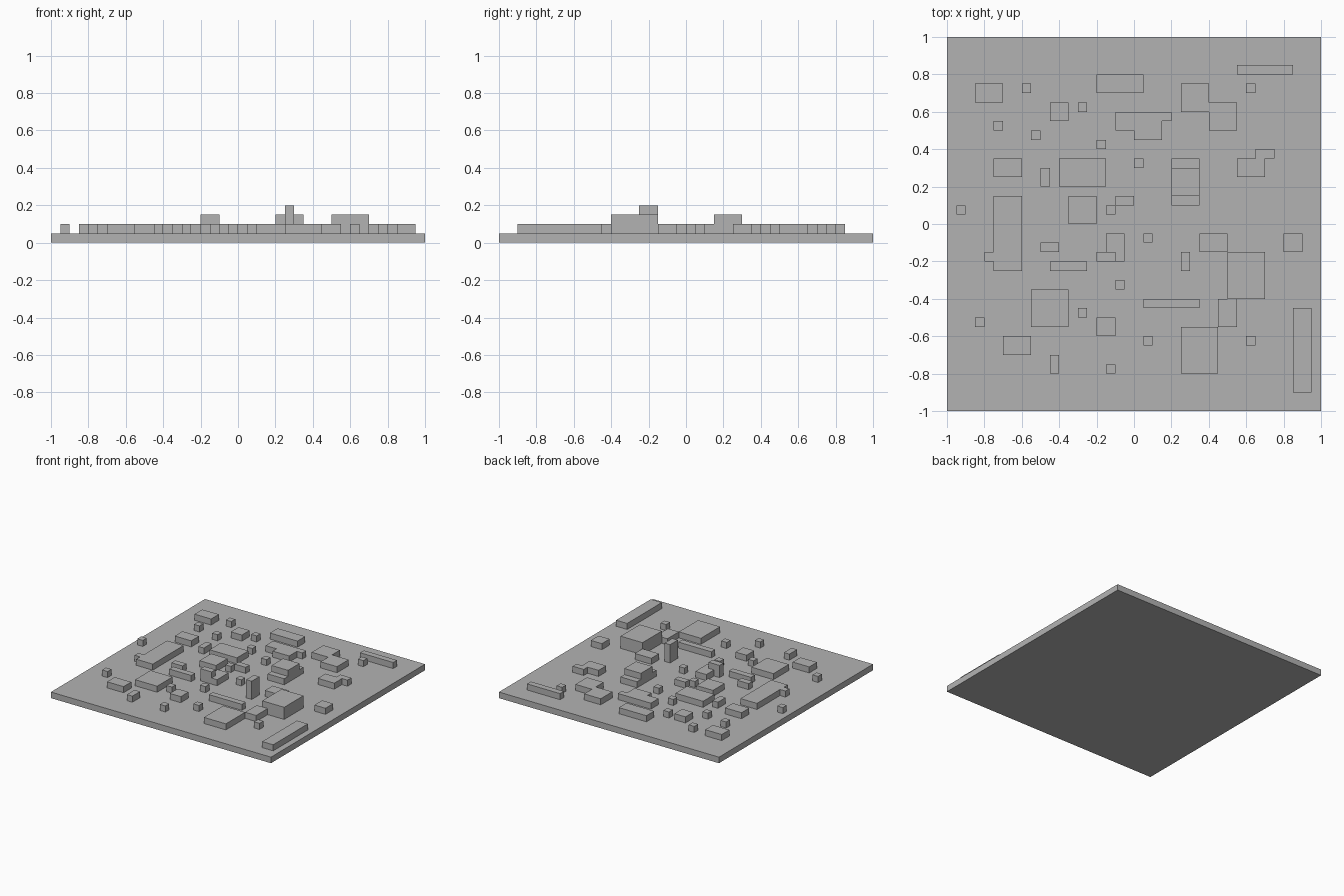
import bpy
import bmesh

CELL = 0.05   # planning grid step; every block snaps to it

old = bpy.data.objects.get("Cube")
if old:
    bpy.data.objects.remove(old, do_unlink=True)

grey = bpy.data.materials.new("plain_grey")
grey.use_nodes = True
colour = (0.45, 0.45, 0.45, 1)
grey.diffuse_color = colour
grey.node_tree.nodes["Principled BSDF"].inputs["Base Color"].default_value = colour


def prism(name, outline, bottom, top):
    """Extrude a counter-clockwise outline, given in grid cells."""
    bm = bmesh.new()
    base = [bm.verts.new((x * CELL, y * CELL, bottom * CELL)) for x, y in outline]
    face = bm.faces.new(base)
    extruded = bmesh.ops.extrude_face_region(bm, geom=[face])["geom"]
    verts = [v for v in extruded if isinstance(v, bmesh.types.BMVert)]
    bmesh.ops.translate(bm, verts=verts, vec=(0, 0, (top - bottom) * CELL))
    bmesh.ops.recalc_face_normals(bm, faces=bm.faces)
    mesh = bpy.data.meshes.new(name)
    bm.to_mesh(mesh)
    bm.free()
    mesh.materials.append(grey)
    obj = bpy.data.objects.new(name, mesh)
    bpy.context.scene.collection.objects.link(obj)
    return obj


def block(name, x, y, width, depth, bottom=1, top=2):
    """Rectangular block from its left front corner and its size in cells."""
    outline = [(x, y), (x + width, y), (x + width, y + depth), (x, y + depth)]
    return prism(name, outline, bottom, top)


# Ground slab
block("ground_slab", -20, -20, 40, 40, bottom=0, top=1)

# Single-cell huts
huts = [
    (-12, 14), (-15, 10), (-6, 12), (-11, 9), (-4, 8), (12, 14),
    (0, 6), (-19, 1), (-3, 1), (1, -2), (-2, -7), (-6, -10),
    (-17, -11), (-3, -16), (1, -13), (12, -13),
]
for x, y in huts:
    block("hut", x, y, 1, 1)

# Low rectangular buildings in the back half
back_buildings = [
    (-17, 13, 3, 2), (-9, 11, 2, 2), (-4, 14, 5, 2), (5, 12, 3, 3),
    (8, 10, 3, 3), (11, 16, 6, 1), (-15, 5, 3, 2), (-10, 4, 1, 2),
    (-8, 4, 5, 3), (-7, 0, 3, 3), (-2, 2, 2, 1),
]
for site in back_buildings:
    block("back_building", *site)

# Low rectangular buildings in the front half
front_buildings = [
    (-10, -3, 2, 1), (-9, -5, 4, 1), (7, -3, 3, 2), (9, -11, 2, 3),
    (16, -3, 2, 2), (1, -9, 6, 1), (-11, -11, 4, 4), (-4, -12, 2, 2),
    (-14, -14, 3, 2), (-9, -16, 1, 2), (5, -16, 4, 5), (17, -18, 2, 9),
]
for site in front_buildings:
    block("front_building", *site)

# Low buildings with stepped outlines
prism("stepped_hall", [
    (-2, 10), (0, 10), (0, 9), (3, 9), (3, 11), (4, 11), (4, 12), (-2, 12),
], 1, 2)
prism("corner_house", [
    (11, 5), (14, 5), (14, 7), (15, 7), (15, 8), (13, 8), (13, 7), (11, 7),
], 1, 2)
prism("long_hall_with_porch", [
    (-15, -5), (-12, -5), (-12, 3), (-15, 3),
    (-15, -3), (-16, -3), (-16, -4), (-15, -4),
], 1, 2)

# Taller buildings
block("terrace_base", 4, 2, 3, 5)
block("terrace_upper_floor", 4, 3, 3, 3, bottom=2, top=3)
block("annex_wing", -3, -4, 2, 3)
block("annex_tower", -4, -4, 2, 1, top=3)
block("large_block", 10, -8, 4, 5, top=3)
block("narrow_tower", 5, -5, 1, 2, top=4)
